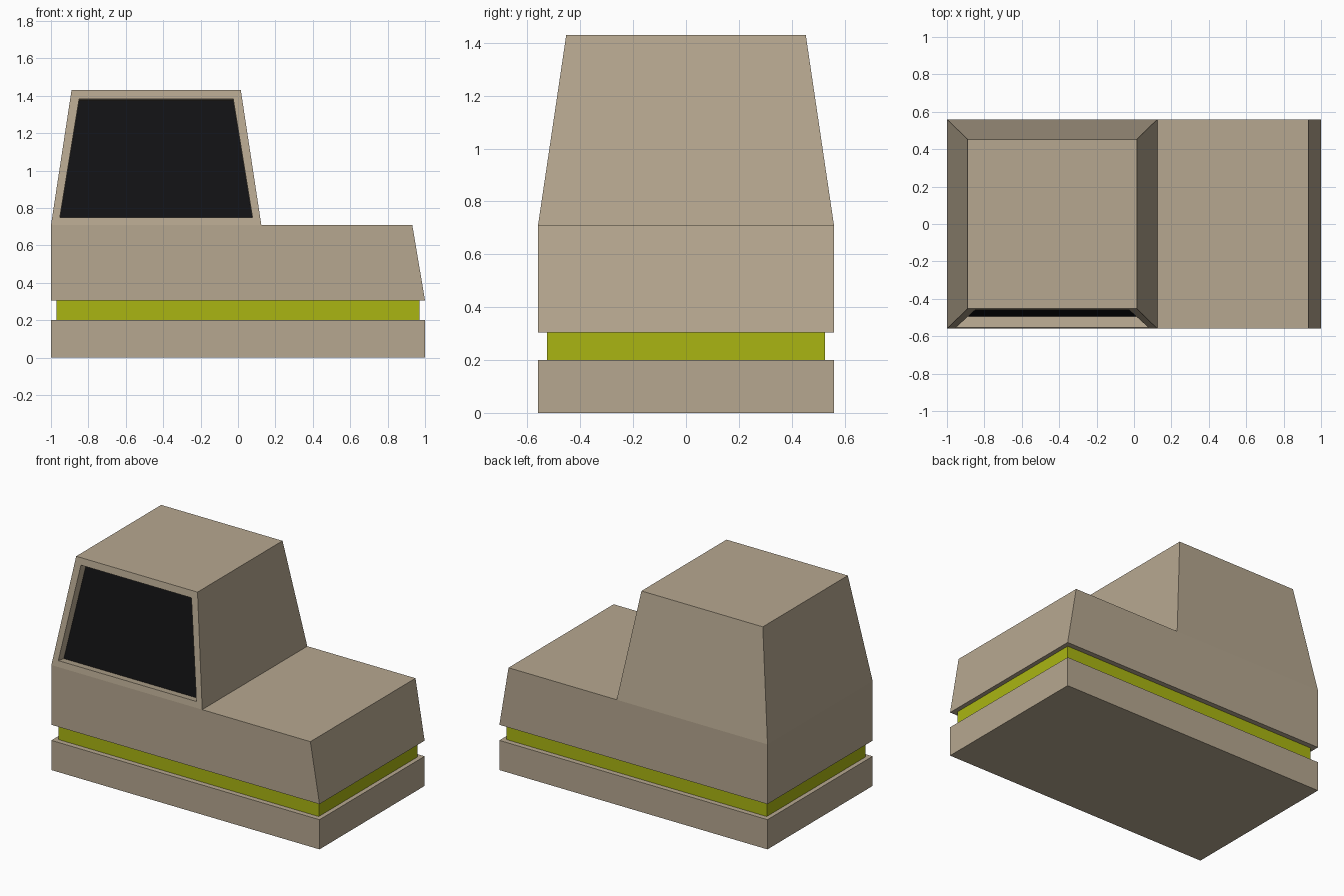
import bpy, bmesh

if "Cube" in bpy.data.objects:
    bpy.data.objects.remove(bpy.data.objects["Cube"])


def material(name, rgb):
    m = bpy.data.materials.new(name)
    m.diffuse_color = (*rgb, 1)
    m.use_nodes = True
    m.node_tree.nodes["Principled BSDF"].inputs["Base Color"].default_value = m.diffuse_color
    return m


TAN = material("tan_shell", (0.47, 0.39, 0.28))
GREEN = material("green_band", (0.40, 0.46, 0.006))
BLACK = material("dark_screen", (0.006, 0.006, 0.007))


def block(name, z0, z1, low, high, mats, edit=None):
    """Tapered box: low and high are (x min, x max, half depth)."""
    bm = bmesh.new()
    rings = []
    for z, (a, b, d) in ((z0, low), (z1, high)):
        rings.append([bm.verts.new((x, y, z)) for x, y in ((a, -d), (b, -d), (b, d), (a, d))])
    lo, hi = rings
    bm.faces.new(lo[::-1])
    bm.faces.new(hi)
    sides = [bm.faces.new((lo[i], lo[(i + 1) % 4], hi[(i + 1) % 4], hi[i])) for i in range(4)]
    bm.normal_update()
    if edit:
        edit(bm, sides[0])
    mesh = bpy.data.meshes.new(name)
    bm.to_mesh(mesh)
    bm.free()
    for m in mats:
        mesh.materials.append(m)
    obj = bpy.data.objects.new(name, mesh)
    bpy.context.collection.objects.link(obj)
    return obj


def recess_screen(bm, face):
    """Frame the front face, then push the dark screen inwards."""
    bmesh.ops.inset_individual(bm, faces=[face], thickness=0.062)
    bm.normal_update()
    inward = face.normal * -0.06
    screen = bmesh.ops.extrude_discrete_faces(bm, faces=[face])["faces"][0]
    bmesh.ops.translate(bm, verts=screen.verts, vec=inward)
    screen.material_index = 1


# Base slab and recessed coloured band
block("base", 0, 0.2, (-1, 1, 0.56), (-1, 1, 0.56), [TAN])
block("band", 0.2, 0.305, (-0.97, 0.97, 0.525), (-0.97, 0.97, 0.525), [GREEN])

# Long lower body with a sloped right end
block("body", 0.305, 0.708, (-1, 1, 0.56), (-1, 0.932, 0.56), [TAN])

# Tapered upper housing with recessed screen
block("housing", 0.708, 1.43, (-1, 0.125, 0.56), (-0.89, 0.015, 0.453), [TAN, BLACK], recess_screen)
